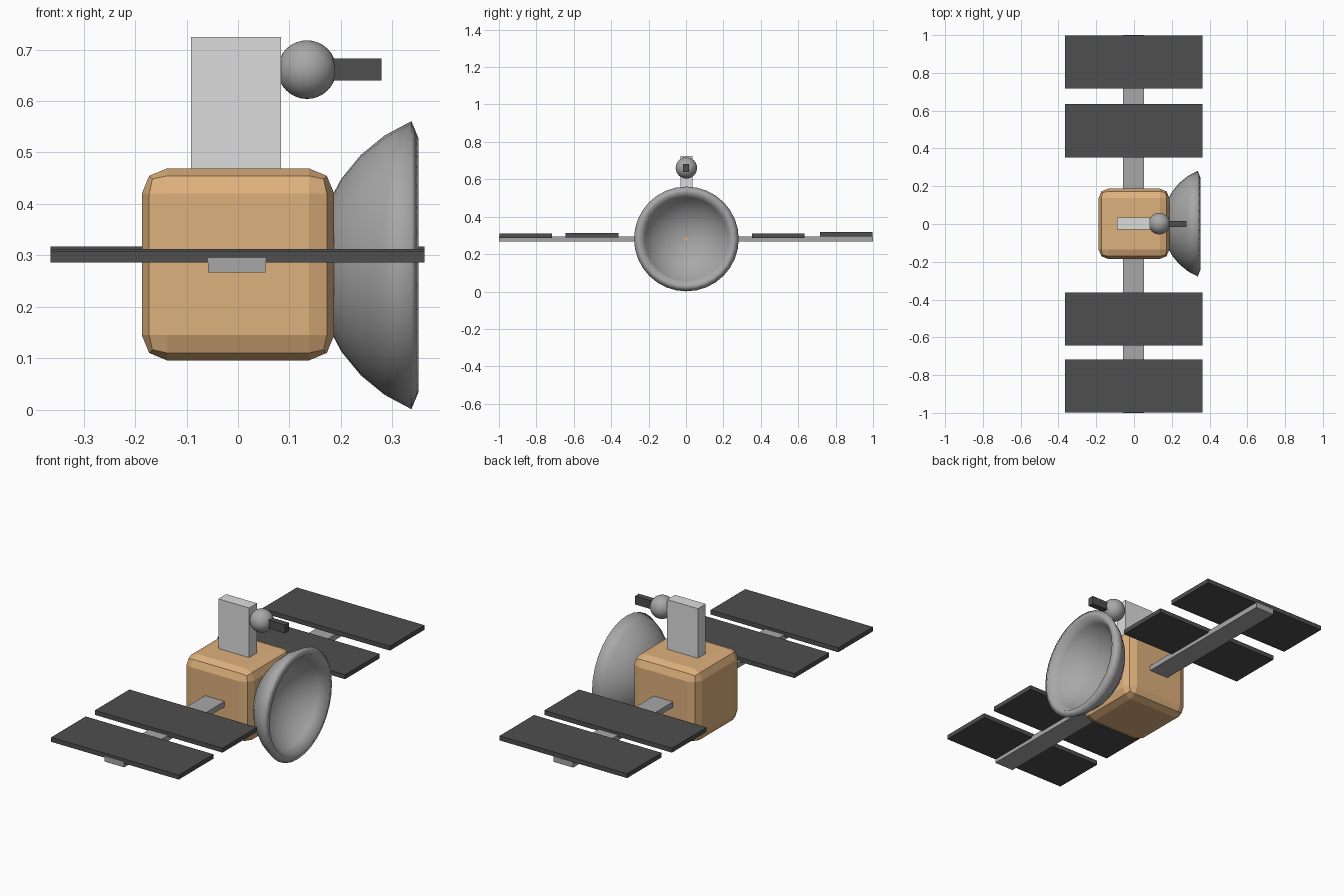
import bpy, bmesh, math
from mathutils import Matrix

if "Cube" in bpy.data.objects:
    bpy.data.objects.remove(bpy.data.objects["Cube"])


def material(name, r, g, b):
    m = bpy.data.materials.new(name)
    m.diffuse_color = (r, g, b, 1)
    m.use_nodes = True
    m.node_tree.nodes["Principled BSDF"].inputs["Base Color"].default_value = m.diffuse_color
    return m


TAN = material("tan", 0.73, 0.44, 0.205)
LIGHT = material("light grey", 0.72, 0.72, 0.72)
GREY = material("mid grey", 0.39, 0.39, 0.39)
DARK = material("dark grey", 0.077, 0.077, 0.077)


def finish(name, bm, mat, smooth=False):
    bmesh.ops.recalc_face_normals(bm, faces=bm.faces)
    for f in bm.faces:
        f.smooth = smooth
    me = bpy.data.meshes.new(name)
    bm.to_mesh(me)
    bm.free()
    me.materials.append(mat)
    ob = bpy.data.objects.new(name, me)
    bpy.context.collection.objects.link(ob)
    return ob


def box(name, x, y, z, mat, bevel=0):
    """Box from (min, max) ranges on each axis."""
    bm = bmesh.new()
    bmesh.ops.create_cube(bm, size=1)
    size = [b - a for a, b in (x, y, z)]
    mid = [(a + b) / 2 for a, b in (x, y, z)]
    bmesh.ops.scale(bm, vec=size, verts=bm.verts)
    bmesh.ops.translate(bm, vec=mid, verts=bm.verts)
    if bevel:
        bmesh.ops.bevel(bm, geom=bm.edges[:], offset=bevel, segments=2,
                        profile=0.5, affect='EDGES')
    return finish(name, bm, mat)


# Main body with rounded edges
box("body", (-0.187, 0.187), (-0.185, 0.187), (0.096, 0.469), TAN, 0.049)

# Mast on top, with ball joint and short antenna
box("mast", (-0.091, 0.084), (-0.03, 0.034), (0.40, 0.724), LIGHT)
box("antenna", (0.14, 0.279), (-0.015, 0.016), (0.640, 0.683), DARK)
bm = bmesh.new()
bmesh.ops.create_uvsphere(bm, u_segments=32, v_segments=16, radius=0.057,
                          matrix=Matrix.Translation((0.134, 0.002, 0.661)))
finish("antenna_ball", bm, GREY, True)

# Cross beam carrying the solar panels
box("panel_beam", (-0.058, 0.053), (-1, 1), (0.267, 0.295), GREY)

# Solar panels: y start and underside height
for i, (y, z) in enumerate([(-0.998, 0.286), (-0.643, 0.289),
                            (0.353, 0.286), (0.717, 0.294)]):
    box(f"solar_panel_{i + 1}", (-0.364, 0.362), (y, y + 0.281),
        (z, z + 0.023), DARK)

# Dish: thick spherical cap revolved about the x axis
CX, CY, CZ, R_OUT, R_IN = 0.453, 0.002, 0.281, 0.303, 0.267
step = math.radians(11.25)
profile = [(R_OUT, k * step) for k in range(7)] + \
          [(R_IN, k * step) for k in range(6, -1, -1)]
bm = bmesh.new()
verts = [bm.verts.new((CX - r * math.cos(a), CY, CZ + r * math.sin(a)))
         for r, a in profile]
edges = [bm.edges.new(p) for p in zip(verts, verts[1:])]
bmesh.ops.spin(bm, geom=verts + edges, cent=(CX, CY, CZ), axis=(1, 0, 0),
               angle=2 * math.pi, steps=32)
bmesh.ops.remove_doubles(bm, verts=bm.verts, dist=0.0005)
finish("dish", bm, GREY, True)
